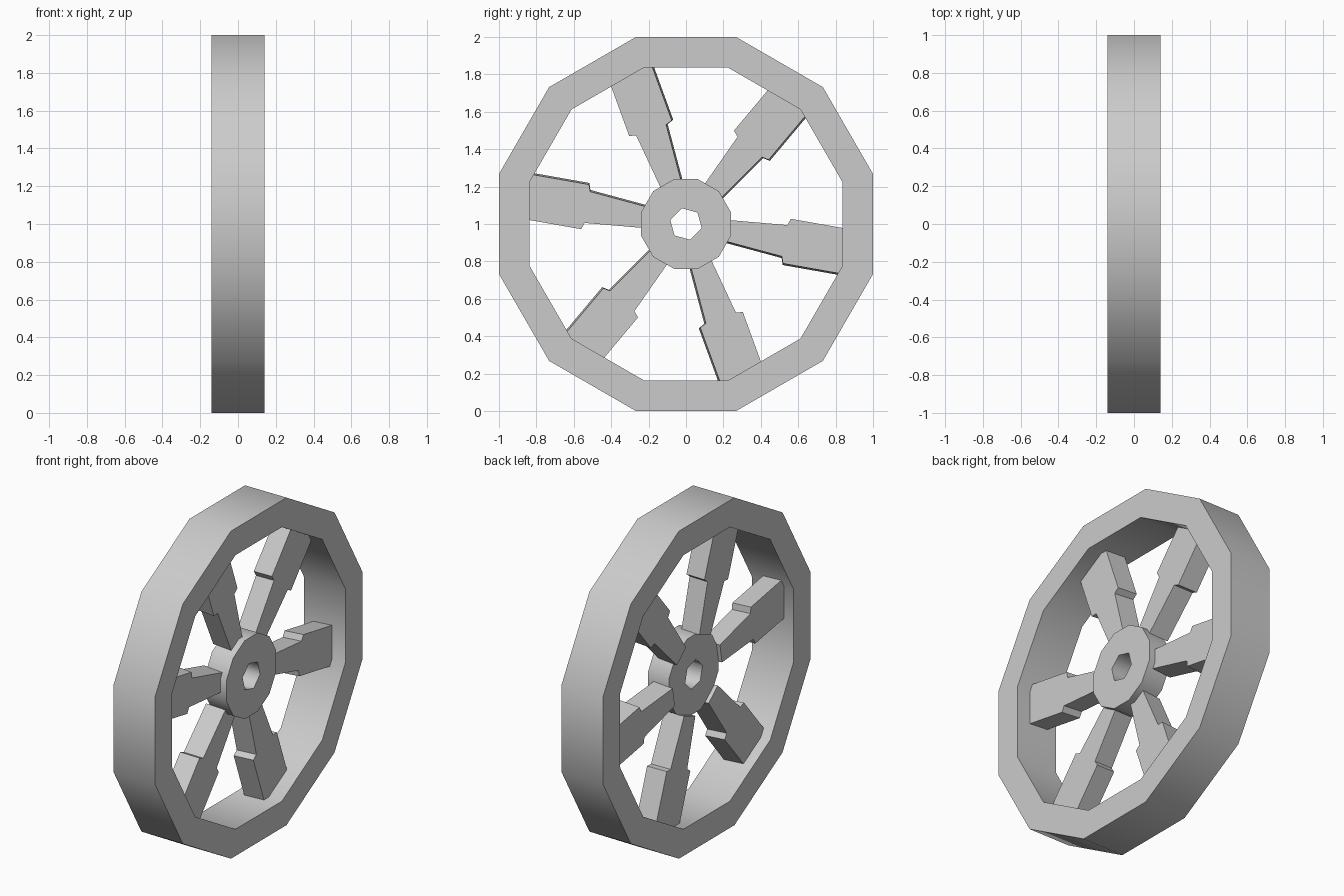
import bpy, bmesh
from math import cos, sin, pi, radians

cube = bpy.data.objects.get("Cube")
if cube:
    bpy.data.objects.remove(cube)

GREY = (0.6, 0.6, 0.6, 1)
mat = bpy.data.materials.new("plain grey")
mat.use_nodes = True
mat.diffuse_color = GREY
mat.node_tree.nodes["Principled BSDF"].inputs["Base Color"].default_value = GREY


def finish(bm, name, smooth_angle=None):
    bmesh.ops.recalc_face_normals(bm, faces=bm.faces)
    mesh = bpy.data.meshes.new(name)
    bm.to_mesh(mesh)
    bm.free()
    mesh.materials.append(mat)
    obj = bpy.data.objects.new(name, mesh)
    obj.location.z = 1
    bpy.context.collection.objects.link(obj)
    if smooth_angle:
        bpy.ops.object.select_all(action='DESELECT')
        obj.select_set(True)
        bpy.context.view_layer.objects.active = obj
        bpy.ops.object.shade_smooth_by_angle(angle=radians(smooth_angle))


def ring(name, outer, inner_radii, x0, x1, sides=12):
    """Twelve-sided ring about x; inner radii alternate between corners."""
    bm = bmesh.new()
    loops = []
    for i in range(sides):
        a = pi / 12 + i * 2 * pi / sides
        inner = inner_radii[i % 2]
        section = [(x0, outer), (x1, outer), (x1, inner), (x0, inner)]
        loops.append([bm.verts.new((x, r * cos(a), r * sin(a))) for x, r in section])
    for i in range(sides):
        a, b = loops[i], loops[(i + 1) % sides]
        for j in range(4):
            k = (j + 1) % 4
            bm.faces.new((a[j], a[k], b[k], b[j]))
    finish(bm, name, 65)


# Rim, and hub with a six-sided axle hole
ring("rim", 1.035, (0.866, 0.866), -0.14, 0.14)
ring("hub", 0.248, (0.087 * cos(pi / 6), 0.087), -0.053, 0.09)

# Spokes: stepped profile, slightly skewed through their depth
half = [(0.232, 0.058), (0.535, 0.085), (0.547, 0.121), (0.9, 0.121)]
profile = half + [(u, -v) for u, v in reversed(half)]
for n in range(6):
    a = radians(-10 + 60 * n)
    bm = bmesh.new()
    caps = []
    for x in (-0.077, 0.05):
        pts = [(u, v + 0.07 * x) for u, v in profile]
        caps.append([bm.verts.new((x, u * cos(a) - v * sin(a), u * sin(a) + v * cos(a)))
                     for u, v in pts])
        bm.faces.new(caps[-1])
    for i in range(len(profile)):
        j = (i + 1) % len(profile)
        bm.faces.new((caps[0][i], caps[0][j], caps[1][j], caps[1][i]))
    finish(bm, f"spoke_{n + 1}")
